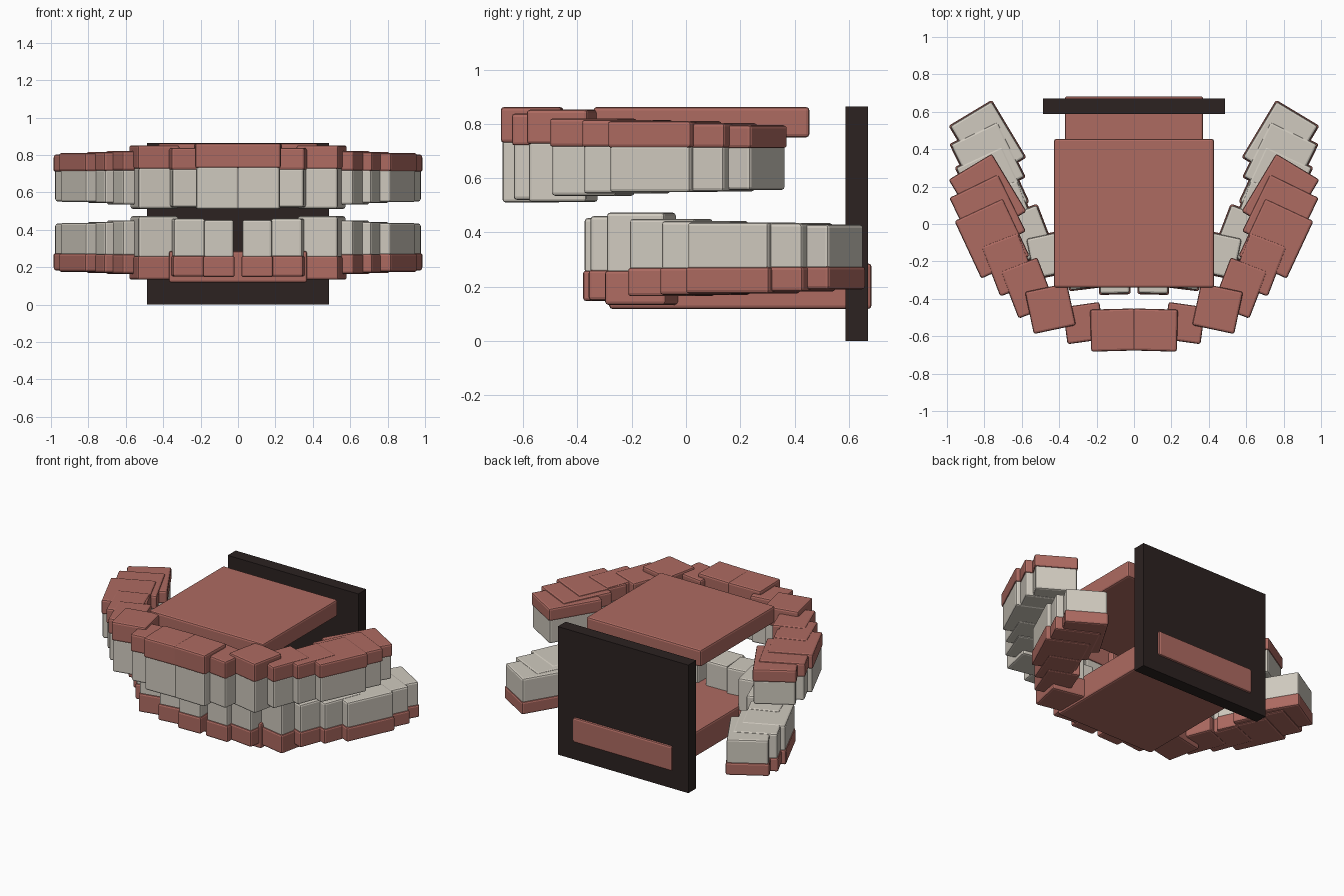
import bpy
from math import radians

if "Cube" in bpy.data.objects:
    bpy.data.objects.remove(bpy.data.objects["Cube"], do_unlink=True)


def make_material(name, rgb):
    mat = bpy.data.materials.new(name)
    mat.use_nodes = True
    colour = (*rgb, 1.0)
    mat.diffuse_color = colour
    mat.node_tree.nodes["Principled BSDF"].inputs["Base Color"].default_value = colour
    return mat


GUM = make_material("gum pink", (0.42, 0.145, 0.12))
IVORY = make_material("tooth ivory", (0.63, 0.59, 0.52))
DARK = make_material("throat black", (0.025, 0.016, 0.015))


def block(name, centre, size, mat, turn=0.0, bevel=0.012):
    """Box with chamfered edges, turned about z."""
    bpy.ops.mesh.primitive_cube_add(size=1, location=centre)
    obj = bpy.context.object
    obj.name = name
    obj.scale = size
    bpy.ops.object.transform_apply(location=False, rotation=False, scale=True)
    obj.rotation_euler.z = radians(turn)
    obj.data.materials.append(mat)
    if bevel:
        mod = obj.modifiers.new("chamfer", 'BEVEL')
        mod.width = bevel
        mod.segments = 2
    return obj


def tooth(name, x, y, wide, deep, turn, tip, split, root):
    """Mirrored pair of teeth, each an ivory crown set in a wider gum block."""
    for side, s in (("left", 1), ("right", -1)):
        block(f"{side}_{name}_crown", (s * x, y, (tip + split) / 2),
              (wide - 0.012, deep - 0.012, abs(split - tip) + 0.02), IVORY, s * turn)
        block(f"{side}_{name}_gum", (s * x, y, (root + split) / 2),
              (wide, deep, abs(root - split)), GUM, s * turn)


# Teeth shared by both jaws: name, x, y, width, depth, turn, tip, split, root
ARCH = [
    ("canine", 0.447, -0.452, 0.23, 0.23, -12, 0.522, 0.725, 0.852),
    ("first_premolar", 0.567, -0.342, 0.21, 0.27, -21, 0.545, 0.715, 0.82),
    ("second_premolar", 0.668, -0.217, 0.21, 0.285, -21, 0.553, 0.714, 0.815),
    ("first_molar", 0.759, -0.078, 0.285, 0.34, -25, 0.558, 0.712, 0.81),
    ("second_molar", 0.783, 0.05, 0.29, 0.34, -26, 0.561, 0.711, 0.803),
    ("wisdom", 0.783, 0.152, 0.27, 0.36, -31, 0.566, 0.71, 0.795),
]
JAW_SHIFT, JAW_FLIP = 0.288, 0.985

for name, x, y, w, d, turn, tip, split, root in ARCH:
    tooth("upper_" + name, x, y, w, d, turn, tip, split, root)
    tooth("lower_" + name, x, y + JAW_SHIFT, w, d, turn,
          JAW_FLIP - tip, JAW_FLIP - split, JAW_FLIP - root)

# Upper and lower incisors
tooth("upper_central_incisor", 0.112, -0.567, 0.24, 0.225, -1.5, 0.52, 0.73, 0.862)
tooth("upper_lateral_incisor", 0.27, -0.53, 0.2, 0.2, -8, 0.53, 0.72, 0.838)
tooth("lower_central_incisor", 0.105, -0.27, 0.17, 0.215, -1.5, 0.443, 0.26, 0.147)
tooth("lower_lateral_incisor", 0.27, -0.25, 0.18, 0.2, -7, 0.45, 0.262, 0.15)

# Palate, tongue and back plate
block("palate", (0, 0.057, 0.806), (0.855, 0.795, 0.112), GUM)
block("tongue", (0, 0.2, 0.202), (0.74, 0.966, 0.168), GUM)
block("back_plate", (0, 0.629, 0.432), (0.975, 0.084, 0.864), DARK, bevel=0)
